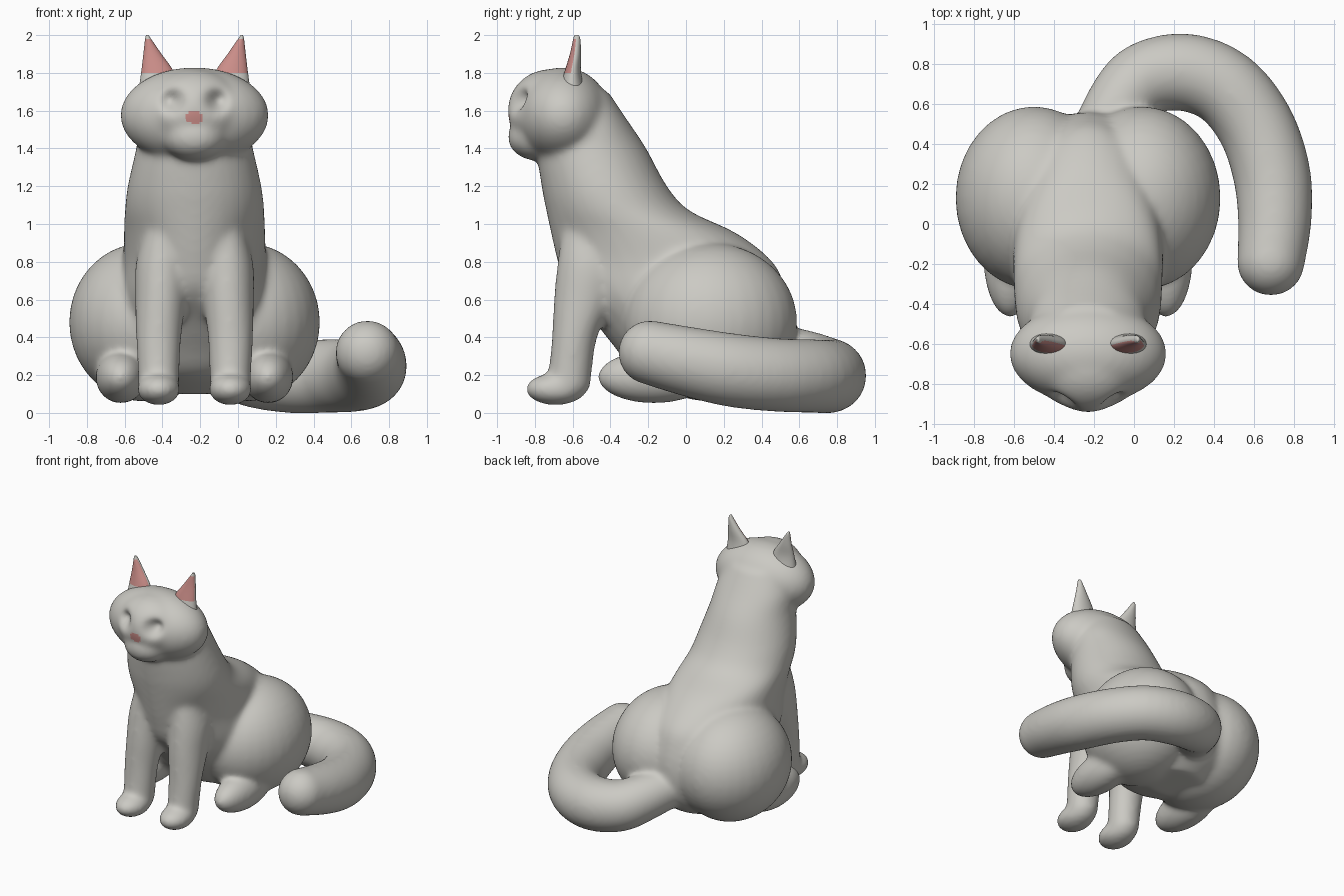
import bpy, bmesh, math
from mathutils import Vector, Matrix

cube = bpy.data.objects.get("Cube")
if cube:
    bpy.data.objects.remove(cube, do_unlink=True)

MID = -0.23  # symmetry plane of the animal; only the tail leaves it
SIDES = (-1, 1)


def make_material(name, rgb):
    mat = bpy.data.materials.new(name)
    mat.use_nodes = True
    colour = (*rgb, 1)
    mat.diffuse_color = colour
    shader = next(n for n in mat.node_tree.nodes if n.type == 'BSDF_PRINCIPLED')
    shader.inputs["Base Color"].default_value = colour
    shader.inputs["Roughness"].default_value = 0.7
    return mat


fur = make_material("light grey fur", (0.6, 0.59, 0.55))
pink = make_material("pink skin", (0.6, 0.27, 0.25))


def spline(rows, steps=4):
    """Smooth interpolation through rows of numbers."""
    rows = [Vector(r) for r in rows]
    padded = [rows[0]] + rows + [rows[-1]]
    result = []
    for a, b, c, d in zip(padded, padded[1:], padded[2:], padded[3:]):
        for i in range(steps):
            t = i / steps
            result.append(0.5 * (2 * b + (c - a) * t + (2 * a - 5 * b + 4 * c - d) * t**2
                                 + (3 * b - a - 3 * c + d) * t**3))
    return result + [rows[-1]]


def loft(bm, rings, segments=32):
    """Skin elliptical rings, each given as centre and two radius vectors."""
    loops = []
    for centre, u, v in rings:
        angles = [math.tau * i / segments for i in range(segments)]
        loops.append([bm.verts.new(centre + u * math.cos(a) + v * math.sin(a)) for a in angles])
    for low, high in zip(loops, loops[1:]):
        for i in range(segments):
            j = (i + 1) % segments
            bm.faces.new((low[i], low[j], high[j], high[i]))
    bm.faces.new(loops[0])
    bm.faces.new(loops[-1])


def column(bm, rows, side=1):
    """Loft of level rings: x offset, z, front y, back y, half width."""
    rings = []
    for x, z, front, back, half in spline(rows):
        centre = Vector((MID + side * x, (front + back) / 2, z))
        rings.append((centre, Vector((half, 0, 0)), Vector((0, (back - front) / 2, 0))))
    loft(bm, rings)


def ellipsoid(bm, centre, radii, side=1):
    x, y, z = centre
    matrix = Matrix.Translation((MID + side * x, y, z)) @ Matrix.Diagonal((*radii, 1))
    bmesh.ops.create_uvsphere(bm, u_segments=32, v_segments=20, radius=1, matrix=matrix)


def finish(bm, name):
    bmesh.ops.recalc_face_normals(bm, faces=bm.faces)
    mesh = bpy.data.meshes.new(name)
    bm.to_mesh(mesh)
    bm.free()
    obj = bpy.data.objects.new(name, mesh)
    bpy.context.scene.collection.objects.link(obj)
    return obj


bm = bmesh.new()

# Torso and neck
column(bm, [(0, .10, 0, .35, .2), (0, .2, -.25, .48, .35), (0, .35, -.38, .55, .42),
            (0, .5, -.5, .56, .42), (0, .65, -.63, .53, .4), (0, .8, -.68, .46, .38),
            (0, .95, -.715, .27, .375), (0, 1.07, -.74, .02, .37), (0, 1.2, -.765, -.1, .355),
            (0, 1.4, -.785, -.21, .31), (0, 1.55, -.72, -.31, .28), (0, 1.7, -.65, -.41, .2)])

# Head, face and muzzle
ellipsoid(bm, (0, -.65, 1.575), (.395, .25, .255))
ellipsoid(bm, (0, -.72, 1.6), (.27, .225, .22))
ellipsoid(bm, (0, -.79, 1.46), (.17, .155, .125))

for side in SIDES:
    # Haunch and hind foot
    ellipsoid(bm, (.27, .13, .48), (.395, .46, .42), side)
    ellipsoid(bm, (.39, -.17, .19), (.135, .3, .14), side)
    # Front leg and paw
    column(bm, [(.19, .07, -.71, -.56, .07), (.19, .13, -.74, -.51, .105),
                (.19, .2, -.73, -.5, .11), (.19, .4, -.71, -.47, .12),
                (.18, .6, -.7, -.38, .135), (.17, .8, -.68, -.33, .14),
                (.15, 1, -.65, -.4, .1)], side)
    ellipsoid(bm, (.19, -.69, .125), (.115, .16, .085), side)

# Tail: rings square to a curved path, with a rounded tip
path = spline([(-.18, .42, .33, .15), (-.06, .62, .27, .17), (.06, .73, .22, .185),
               (.26, .76, .195, .195), (.46, .68, .195, .195), (.61, .49, .2, .195),
               (.69, .25, .225, .195), (.705, .02, .27, .185), (.685, -.19, .32, .17)])
rings = []
for i, p in enumerate(path):
    tangent = (path[min(i + 1, len(path) - 1)] - path[max(i - 1, 0)]).xyz.normalized()
    across = tangent.cross(Vector((0, 0, 1))).normalized()
    rings.append((p.xyz, across * p.w, across.cross(tangent) * p.w))
loft(bm, rings)
tip = path[-1]
ellipsoid(bm, (tip.x - MID, tip.y, tip.z), (tip.w,) * 3)

# Fuse everything into one soft skin
body = finish(bm, "body")
remesh = body.modifiers.new("fuse", 'REMESH')
remesh.mode = 'VOXEL'
remesh.voxel_size = 0.015
smooth = body.modifiers.new("soften", 'SMOOTH')
smooth.factor = 0.5
smooth.iterations = 25
depsgraph = bpy.context.evaluated_depsgraph_get()
depsgraph.update()
skin = bpy.data.meshes.new_from_object(body.evaluated_get(depsgraph))
body.modifiers.clear()
body.data = skin
skin.materials.clear()
skin.materials.append(fur)
skin.materials.append(pink)

# Hollow eye sockets pressed into the face
for vert in skin.vertices:
    if vert.co.y < -.72 and vert.co.z > 1.4:
        distance = math.hypot(abs(vert.co.x - MID) - .125, vert.co.z - 1.655)
        vert.co.y += .07 * math.exp(-(distance / .055) ** 2)

# Nose patch
for face in skin.polygons:
    c = face.center
    if c.y < -.85 and math.hypot((c.x - MID) / .048, (c.z - 1.565) / .033) < 1:
        face.material_index = 1
skin.shade_smooth()

# Ears: leaning cones, pink on the front above the base
for side, label in zip(SIDES, ("right", "left")):
    bm = bmesh.new()
    column(bm, [(.19, 1.68, -.68, -.53, .11), (.195, 1.8, -.645, -.555, .088),
                (.223, 1.9, -.615, -.555, .048), (.246, 1.98, -.597, -.56, .016),
                (.25, 2, -.59, -.57, .006)], side)
    ear = finish(bm, label + "_ear")
    ear.data.materials.append(fur)
    ear.data.materials.append(pink)
    for face in ear.data.polygons:
        if face.normal.y < -.25 and 1.8 < face.center.z < 1.98:
            face.material_index = 1
    ear.data.shade_smooth()
